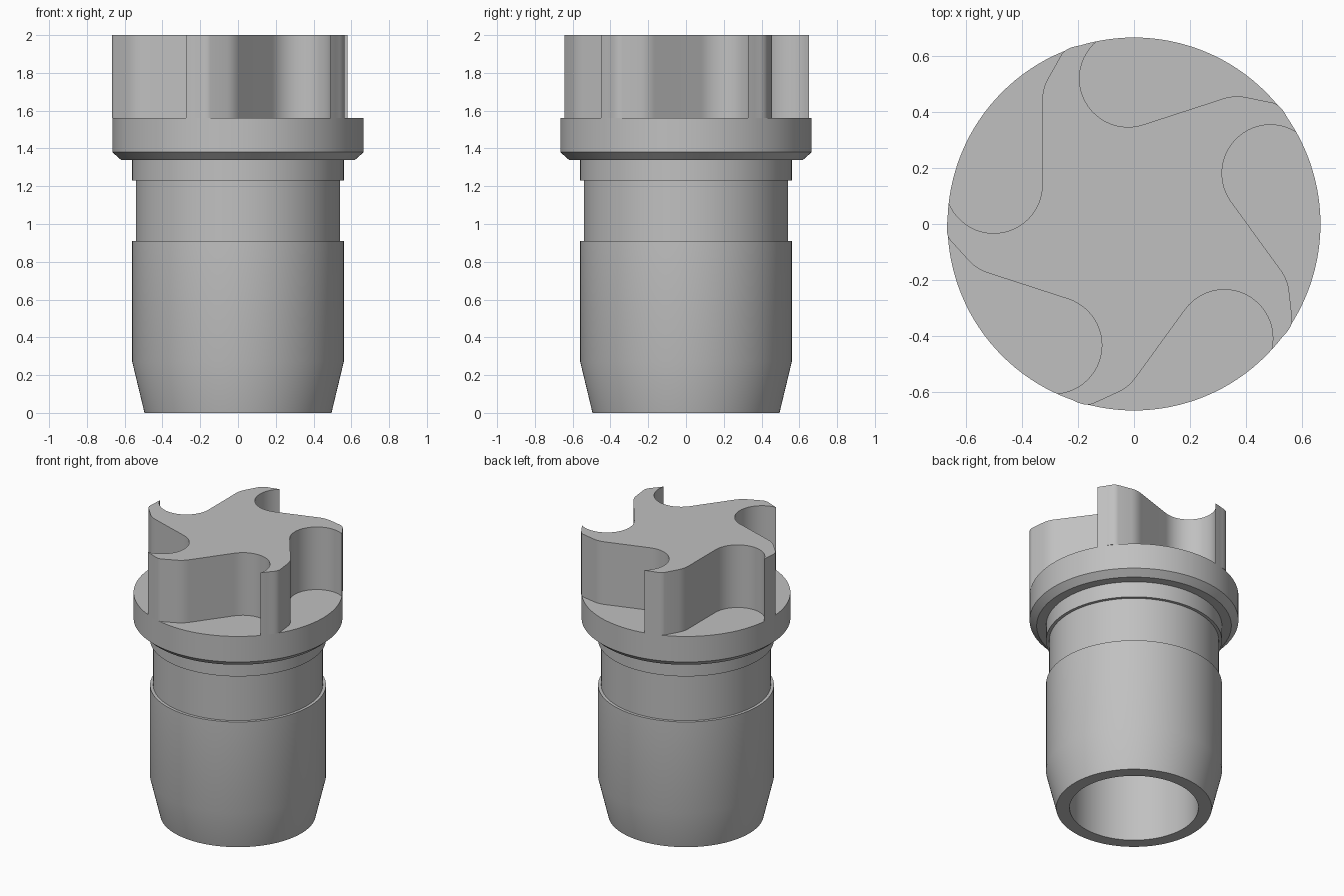
import bpy
import bmesh
import math
from mathutils import Vector, Matrix

if "Cube" in bpy.data.objects:
    bpy.data.objects.remove(bpy.data.objects["Cube"])

RIM = 0.665
VANES = 5
FLANGE_TOP, TOP = 1.56, 2.0

grey = bpy.data.materials.new("plain_grey")
grey.use_nodes = True
grey.diffuse_color = (0.53, 0.53, 0.53, 1)
grey.node_tree.nodes["Principled BSDF"].inputs["Base Color"].default_value = grey.diffuse_color


def finish(bm, name):
    """Turn a bmesh into a smooth object with sharp edges kept."""
    bmesh.ops.recalc_face_normals(bm, faces=bm.faces[:])
    mesh = bpy.data.meshes.new(name)
    bm.to_mesh(mesh)
    bm.free()
    mesh.materials.append(grey)
    obj = bpy.data.objects.new(name, mesh)
    bpy.context.collection.objects.link(obj)
    bpy.ops.object.select_all(action='DESELECT')
    obj.select_set(True)
    bpy.context.view_layer.objects.active = obj
    bpy.ops.object.shade_smooth_by_angle(angle=math.radians(14))
    return obj


def lathe(name, profile, steps=128):
    bm = bmesh.new()
    verts = [bm.verts.new((r, 0, z)) for r, z in profile]
    edges = [bm.edges.new(pair) for pair in zip(verts, verts[1:])]
    bmesh.ops.spin(bm, geom=verts + edges, axis=(0, 0, 1), cent=(0, 0, 0),
                   angle=math.tau, steps=steps, use_duplicate=False)
    bmesh.ops.remove_doubles(bm, verts=bm.verts[:], dist=1e-4)
    return finish(bm, name)


def bend(a, corner, b, n=8):
    """Rounded corner between two points."""
    a, corner, b = Vector(a), Vector(corner), Vector(b)
    return [a.lerp(corner, i / n).lerp(corner.lerp(b, i / n), i / n) for i in range(n + 1)]


# Hollow stem with chamfered nose, groove and flange
lathe("stem_and_flange", [
    (0, 1.34), (0.41, 1.34), (0.41, 0), (0.495, 0), (0.56, 0.27), (0.56, 0.91),
    (0.54, 0.91), (0.54, 1.23), (0.56, 1.23), (0.56, 1.34), (0.62, 1.34),
    (RIM, 1.38), (RIM, FLANGE_TOP), (0, FLANGE_TOP)])

# One pocket wall: round scoop, straight flank, bent tip, then the rim
centre, scoop = Vector((-0.5, 0.14)), 0.173
pocket = []
for i in range(25):
    a = math.radians(-158 + 158 * i / 24)
    pocket.append(centre + scoop * Vector((math.cos(a), math.sin(a))))
pocket += bend((-0.327, 0.44), (-0.327, 0.485), (-0.305, 0.522))
pocket += bend((-0.258, 0.605), (-0.242, 0.63), (-0.19, 0.637))
pocket[0] = pocket[0].normalized() * RIM
pocket[-1] = pocket[-1].normalized() * RIM
step = Matrix.Rotation(-math.tau / VANES, 2)
tip_end = step @ pocket[0]
pocket += [pocket[-1].lerp(tip_end, t).normalized() * RIM for t in (0.33, 0.67)]

# Swirled vane wheel
bm = bmesh.new()
outline = []
for k in range(VANES):
    turn = Matrix.Rotation(-math.tau * k / VANES, 2)
    outline += [turn @ p for p in pocket]
base = bm.faces.new([bm.verts.new((p.x, p.y, FLANGE_TOP)) for p in outline])
top = bmesh.ops.extrude_face_region(bm, geom=[base], use_keep_orig=True)
bmesh.ops.translate(bm, vec=(0, 0, TOP - FLANGE_TOP),
                    verts=[v for v in top["geom"] if isinstance(v, bmesh.types.BMVert)])
finish(bm, "vane_wheel")
